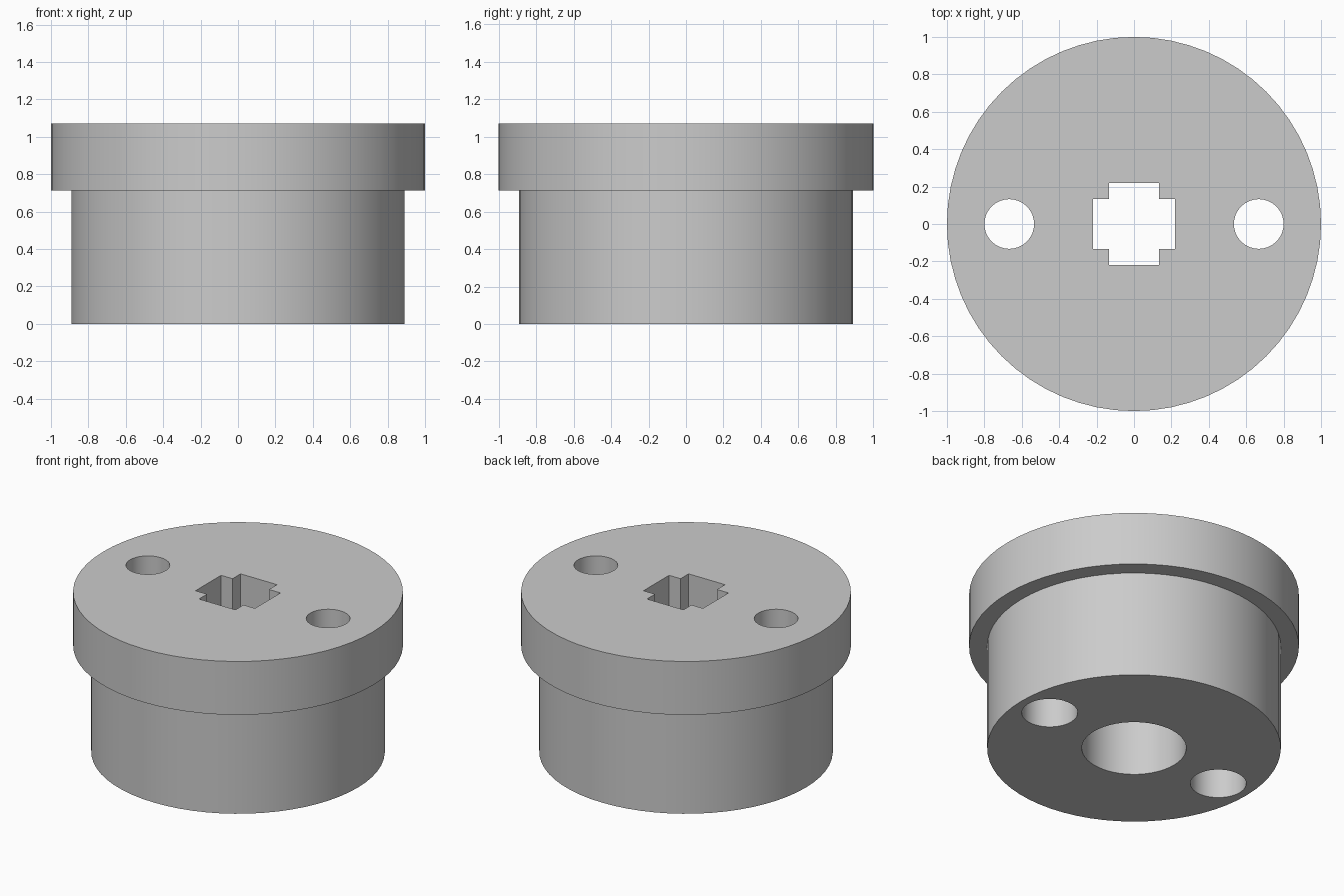
import bpy, bmesh
from math import cos, sin, pi

cube = bpy.data.objects.get("Cube")
if cube:
    bpy.data.objects.remove(cube, do_unlink=True)

STEP, TOP = 0.713, 1.07      # underside and top of the flange
BODY_R, FLANGE_R = 0.89, 1.0
BOLT_X = 0.667

grey = bpy.data.materials.new("plain grey")
grey.use_nodes = True
colour = (0.6, 0.6, 0.6, 1)
grey.diffuse_color = colour
grey.node_tree.nodes["Principled BSDF"].inputs["Base Color"].default_value = colour


def circle(radius, sides, x=0):
    return [(x + radius * cos(2 * pi * i / sides), radius * sin(2 * pi * i / sides))
            for i in range(sides)]


def finish(name, bm):
    bmesh.ops.recalc_face_normals(bm, faces=bm.faces[:])
    mesh = bpy.data.meshes.new(name)
    bm.to_mesh(mesh)
    bm.free()
    mesh.materials.append(grey)
    obj = bpy.data.objects.new(name, mesh)
    bpy.context.collection.objects.link(obj)
    return obj


def prism(name, outline, low, high):
    bm = bmesh.new()
    base = bm.faces.new([bm.verts.new((x, y, low)) for x, y in outline])
    made = bmesh.ops.extrude_face_region(bm, geom=[base])["geom"]
    bmesh.ops.translate(bm, vec=(0, 0, high - low),
                        verts=[v for v in made if isinstance(v, bmesh.types.BMVert)])
    return finish(name, bm)


# Stepped round solid: narrow body below, wide flange above
bm = bmesh.new()
rings = []
for radius, z in ((BODY_R, 0), (BODY_R, STEP), (FLANGE_R, STEP), (FLANGE_R, TOP)):
    rings.append([bm.verts.new((x, y, z)) for x, y in circle(radius, 64)])
for lower, upper in zip(rings, rings[1:]):
    for i in range(len(lower)):
        bm.faces.new((lower[i - 1], lower[i], upper[i], upper[i - 1]))
bm.faces.new(rings[0])
bm.faces.new(rings[-1])
hub = finish("flanged_hub", bm)

# Cross-shaped socket through the flange
a, b = 0.135, 0.22
cross = [(b, -a), (b, a), (a, a), (a, b), (-a, b), (-a, a),
         (-b, a), (-b, -a), (-a, -a), (-a, -b), (a, -b), (a, -a)]
cutters = [prism("centre_bore_cutter", circle(0.317, 48), -0.1, STEP),
           prism("cross_socket_cutter", cross, 0.6, 1.2)]

# Bolt holes, wider inside the body than through the flange
for side, x in (("left", BOLT_X), ("right", -BOLT_X)):
    cutters.append(prism(side + "_counterbore_cutter", circle(0.17, 32, x), -0.1, STEP))
    cutters.append(prism(side + "_bolt_hole_cutter", circle(0.133, 32, x), 0.6, 1.2))

# Cut every opening, then drop the cutters
bpy.ops.object.select_all(action='DESELECT')
bpy.context.view_layer.objects.active = hub
hub.select_set(True)
for cutter in cutters:
    cutter.hide_render = True
    mod = hub.modifiers.new(cutter.name, 'BOOLEAN')
    mod.operation = 'DIFFERENCE'
    mod.solver = 'EXACT'
    mod.object = cutter
    bpy.ops.object.modifier_apply(modifier=mod.name)
    bpy.data.objects.remove(cutter, do_unlink=True)

bpy.ops.object.shade_smooth_by_angle(angle=pi / 6)
